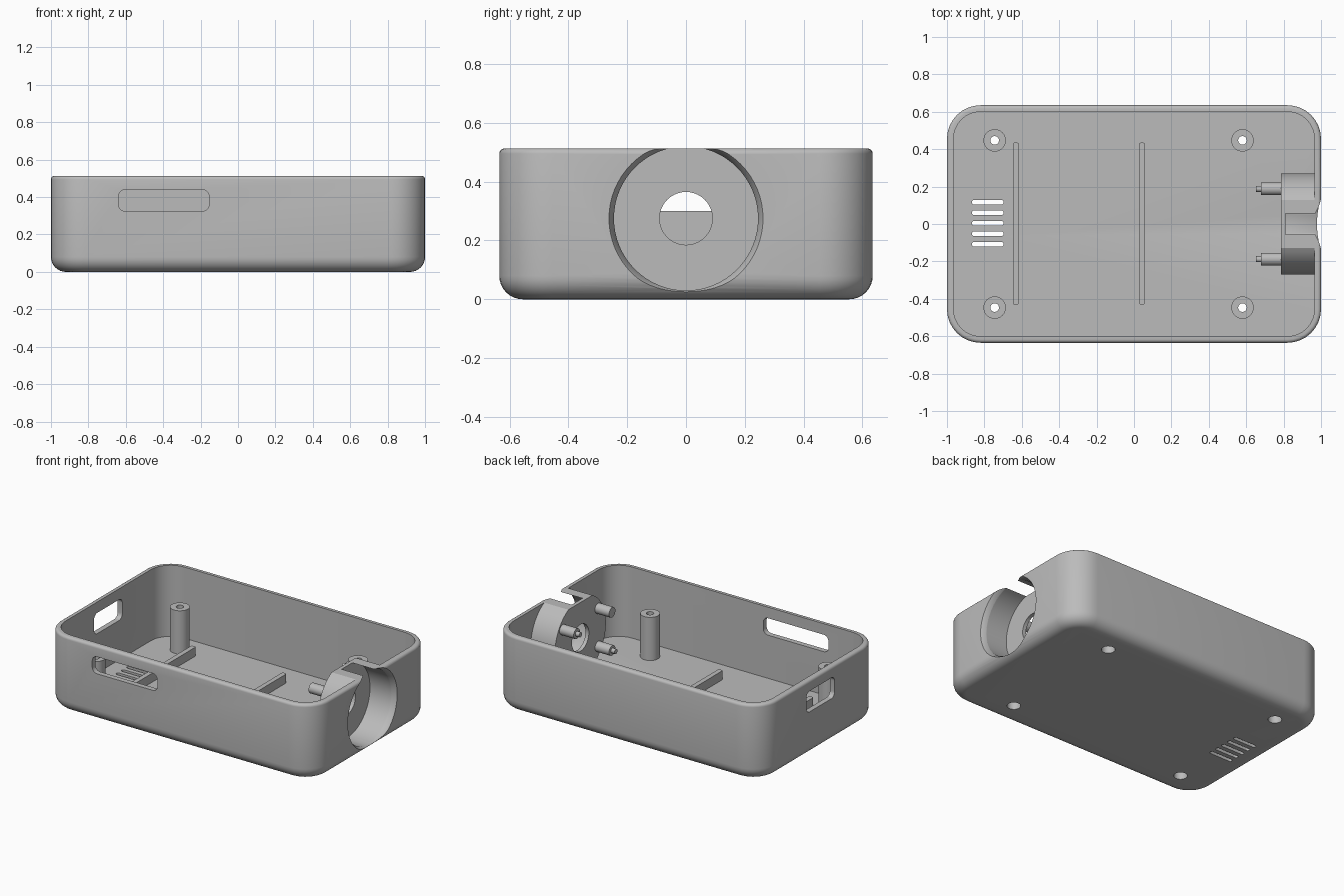
import bpy, bmesh
from math import sin, cos, pi, radians
from mathutils import Vector

if "Cube" in bpy.data.objects:
    bpy.data.objects.remove(bpy.data.objects["Cube"], do_unlink=True)

HX, HY, H = 1.0, 0.635, 0.513      # half length, half width, height
WALL, FLOOR, CORNER = 0.035, 0.035, 0.18
CZ = 0.275                         # height of the round socket axis

grey = bpy.data.materials.new("grey plastic")
grey.use_nodes = True
grey.diffuse_color = (0.5, 0.5, 0.5, 1)
grey.node_tree.nodes["Principled BSDF"].inputs["Base Color"].default_value = (0.5, 0.5, 0.5, 1)


def loft(name, rings):
    """Skin closed rings of equal length and cap both ends."""
    bm = bmesh.new()
    loops = [[bm.verts.new(p) for p in ring] for ring in rings]
    n = len(loops[0])
    for a, b in zip(loops, loops[1:]):
        for i in range(n):
            j = (i + 1) % n
            bm.faces.new((a[i], a[j], b[j], b[i]))
    bm.faces.new(loops[0][::-1])
    bm.faces.new(loops[-1])
    bmesh.ops.recalc_face_normals(bm, faces=bm.faces)
    me = bpy.data.meshes.new(name)
    bm.to_mesh(me)
    bm.free()
    ob = bpy.data.objects.new(name, me)
    me.materials.append(grey)
    bpy.context.collection.objects.link(ob)
    return ob


def rounded(hx, hy, r, steps=8):
    """Rounded rectangle outline in 2D."""
    pts = []
    for k, (sx, sy) in enumerate([(1, 1), (-1, 1), (-1, -1), (1, -1)]):
        for i in range(steps + 1):
            t = pi / 2 * (k + i / steps)
            pts.append((sx * (hx - r) + r * cos(t), sy * (hy - r) + r * sin(t)))
    return pts


def circle(r, n=32):
    return [(r * cos(2 * pi * i / n), r * sin(2 * pi * i / n)) for i in range(n)]


def place(pts, axis, d, c=(0, 0)):
    """Put a 2D outline on the plane at distance d along an axis."""
    put = {"x": lambda u, v: (d, u, v), "y": lambda u, v: (u, d, v), "z": lambda u, v: (u, v, d)}[axis]
    return [Vector(put(u + c[0], v + c[1])) for u, v in pts]


def prism(name, pts, axis, a, b, c=(0, 0)):
    return loft(name, [place(pts, axis, a, c), place(pts, axis, b, c)])


def turned(name, axis, profile, c, n=32):
    return loft(name, [place(circle(r, n), axis, d, c) for d, r in profile])


def cut(ob, cutters):
    bpy.context.view_layer.objects.active = ob
    for cutter in cutters:
        cutter.hide_render = True
        mod = ob.modifiers.new("cut", "BOOLEAN")
        mod.operation, mod.solver, mod.object = "DIFFERENCE", "EXACT", cutter
        bpy.ops.object.modifier_apply(modifier=mod.name)


# Tray: outer skin from bottom fillet to rim, then down the inside to the floor
R, RT = 0.08, 0.018
profile = [(R - R * sin(t), R - R * cos(t)) for t in (pi / 2 * i / 8 for i in range(9))]
profile += [(RT - RT * cos(t), H - RT + RT * sin(t)) for t in (pi / 2 * i / 4 for i in range(5))]
profile += [(WALL, H), (WALL, FLOOR)]
tray = loft("tray", [place(rounded(HX - i, HY - i, CORNER - i), "z", z) for i, z in profile])
parts = [tray]

# Cutters for the socket, side windows and vents
socket_cut = turned("socket_cutter", "x", [(0.81, 0.245), (0.97, 0.245), (1.0, 0.262), (1.06, 0.296)], (0, CZ), 64)
lens_cut = turned("lens_hole_cutter", "x", [(0.7, 0.09), (0.9, 0.09)], (0, CZ), 40)
front_cut = prism("front_window_cutter", rounded(0.242, 0.057, 0.035), "y", -0.7, -0.55, (-0.397, 0.382))
side_cut = prism("side_window_cutter", rounded(0.15, 0.07, 0.035), "x", -1.1, -0.9, (0, 0.37))
vents = [prism("vent_cutter", rounded(0.085, 0.0125, 0.012, 4), "z", -0.1, 0.1, (-0.782, 0.004 + 0.056 * k))
         for k in range(-2, 3)]
tray_cutters = [socket_cut, front_cut, side_cut] + vents
helpers = tray_cutters + [lens_cut]

# Screw posts with counterbored holes
for x in (-0.745, 0.58):
    for y in (-0.447, 0.447):
        post = turned("screw_post", "z", [(0.02, 0.06), (0.325, 0.06)], (x, y))
        bore = turned("screw_cutter", "z", [(-0.1, 0.042), (0.2, 0.042), (0.2, 0.023), (0.5, 0.023)], (x, y))
        cut(post, [bore])
        tray_cutters.append(bore)
        helpers.append(bore)
        parts.append(post)
cut(tray, tray_cutters)

# Floor ribs
for x in (-0.632, 0.043):
    parts.append(prism("floor_rib", rounded(0.016, 0.433, 0.01, 4), "z", 0.02, 0.095, (x, 0.002)))

# Round socket housing, trimmed level with the rim and floor
outline = [(u, min(max(v, 0.02 - CZ), H - CZ)) for u, v in circle(0.27, 64)]
housing = prism("socket_housing", outline, "x", 0.785, 0.97, (0, CZ))
bm = bmesh.new()
bm.from_mesh(housing.data)
bmesh.ops.dissolve_limit(bm, angle_limit=radians(0.5), verts=bm.verts, edges=bm.edges)
bm.to_mesh(housing.data)
bm.free()
cut(housing, [socket_cut, lens_cut])
parts.append(housing)

# Mounting pegs behind the socket; one diagonal pair has thin tips
for sy in (-1, 1):
    for sz in (-1, 1):
        steps = [(0.79, 0.034), (0.68, 0.034)]
        if sy == sz:
            steps += [(0.68, 0.016), (0.652, 0.016)]
        parts.append(turned("mounting_peg", "x", steps, (sy * 0.188, CZ + sz * 0.128), 24))

for ob in helpers:
    bpy.data.objects.remove(ob, do_unlink=True)

# Smooth curved faces, keep edges sharp
bpy.ops.object.select_all(action="DESELECT")
for ob in parts:
    ob.select_set(True)
bpy.context.view_layer.objects.active = tray
bpy.ops.object.shade_smooth_by_angle(angle=radians(30))
